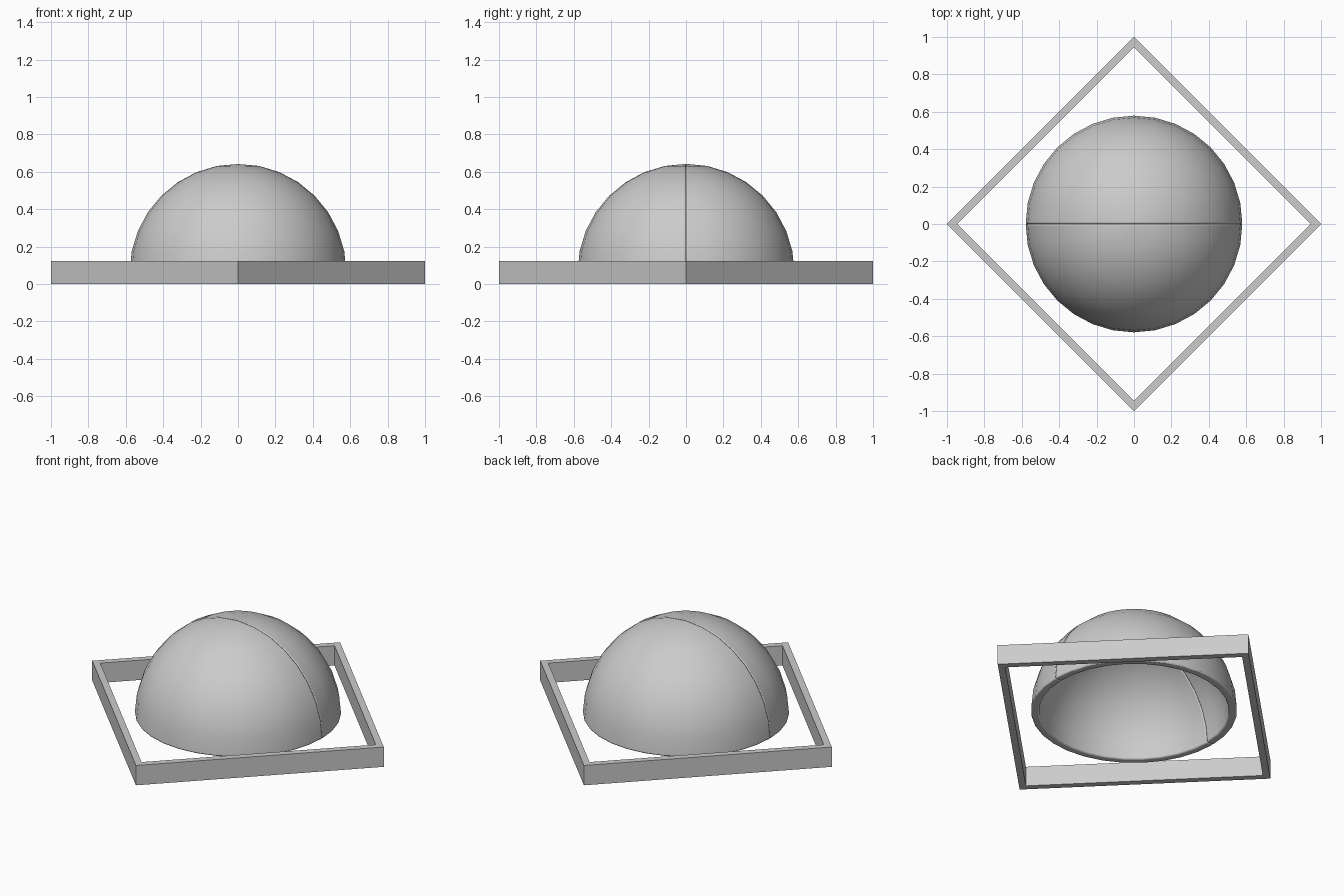
import bpy, bmesh, math

if "Cube" in bpy.data.objects:
    bpy.data.objects.remove(bpy.data.objects["Cube"])

RIM_Z = 0.062      # height of the dome's rim
R_OUT, R_IN = 0.58, 0.535


def new_object(name, bm):
    bmesh.ops.recalc_face_normals(bm, faces=bm.faces[:])
    me = bpy.data.meshes.new(name)
    bm.to_mesh(me)
    bm.free()
    ob = bpy.data.objects.new(name, me)
    bpy.context.collection.objects.link(ob)
    return ob


# Square frame standing on its corners' axes: four walls around an open middle
bm = bmesh.new()
loops = []
for r, z in ((1, 0), (1, 0.123), (0.945, 0.123), (0.945, 0)):
    loops.append([bm.verts.new((r * math.cos(i * math.pi / 2),
                                r * math.sin(i * math.pi / 2), z)) for i in range(4)])
for k in range(4):
    a, b = loops[k], loops[(k + 1) % 4]
    for i in range(4):
        j = (i + 1) % 4
        bm.faces.new((a[i], a[j], b[j], b[i]))
new_object("square_frame", bm)


# Half of the hollow dome: two nested quarter spheres joined along their edges
def half_dome(name, angle):
    bm = bmesh.new()
    for r in (R_OUT, R_IN):
        bmesh.ops.create_uvsphere(bm, u_segments=32, v_segments=16, radius=r)
    for normal in ((0, 0, 1), (0, 1, 0)):
        bmesh.ops.bisect_plane(bm, geom=bm.verts[:] + bm.edges[:] + bm.faces[:], dist=1e-4,
                               plane_co=(0, 0, 0), plane_no=normal, clear_inner=True)
    bmesh.ops.delete(bm, geom=[e for e in bm.edges if not e.link_faces], context='EDGES')
    bmesh.ops.bridge_loops(bm, edges=[e for e in bm.edges if e.is_boundary])
    ob = new_object(name, bm)
    ob.location.z = RIM_Z
    ob.rotation_euler.z = angle
    # Rounded edges leave a fine groove where the halves meet
    bev = ob.modifiers.new("edge_bevel", 'BEVEL')
    bev.width = 0.007
    bev.segments = 2
    bev.limit_method = 'ANGLE'
    bev.angle_limit = math.radians(40)
    bpy.ops.object.select_all(action='DESELECT')
    ob.select_set(True)
    bpy.context.view_layer.objects.active = ob
    bpy.ops.object.shade_smooth_by_angle(angle=math.radians(35))


half_dome("dome_back_half", 0)
half_dome("dome_front_half", math.pi)
